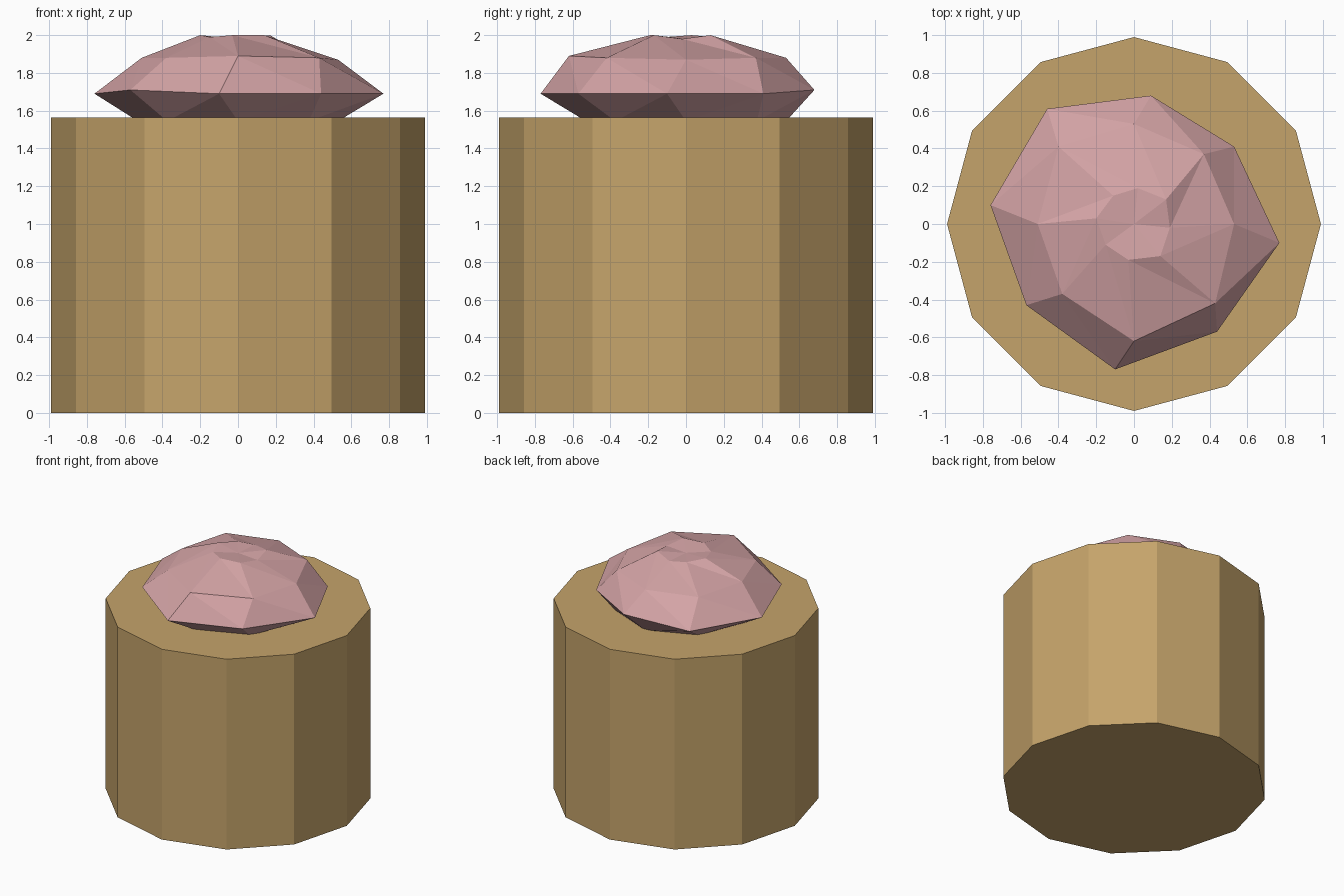
import bpy
import bmesh
import math

default = bpy.data.objects.get("Cube")
if default:
    bpy.data.objects.remove(default, do_unlink=True)


def make_material(name, colour):
    mat = bpy.data.materials.new(name)
    mat.use_nodes = True
    mat.diffuse_color = colour
    for node in mat.node_tree.nodes:
        if node.type == 'BSDF_PRINCIPLED':
            node.inputs["Base Color"].default_value = colour
    return mat


def finish(bm, name, mat):
    bmesh.ops.recalc_face_normals(bm, faces=bm.faces)
    mesh = bpy.data.meshes.new(name)
    bm.to_mesh(mesh)
    bm.free()
    mesh.materials.append(mat)
    obj = bpy.data.objects.new(name, mesh)
    bpy.context.collection.objects.link(obj)
    return obj


def circle_ring(radius, z, sides):
    angles = [math.tau * i / sides for i in range(sides)]
    return [(radius * math.cos(a), radius * math.sin(a), z) for a in angles]


def bridge(bm, low, high, lean_forward):
    """Join two rings with triangles, all diagonals leaning the same way."""
    count = len(low)
    for i in range(count):
        j = (i + 1) % count
        if lean_forward:
            bm.faces.new((low[i], low[j], high[j]))
            bm.faces.new((low[i], high[j], high[i]))
        else:
            bm.faces.new((low[i], low[j], high[i]))
            bm.faces.new((low[j], high[j], high[i]))


tan = make_material("tan", (0.56, 0.37, 0.145, 1))
pink = make_material("dusty pink", (0.66, 0.37, 0.38, 1))

# Twelve-sided base
BASE_TOP = 1.565
bm = bmesh.new()
bottom = [bm.verts.new(p) for p in circle_ring(0.99, 0, 12)]
top = [bm.verts.new(p) for p in circle_ring(0.99, BASE_TOP, 12)]
bm.faces.new(bottom)
bm.faces.new(top)
for i in range(len(top)):
    bm.faces.new((bottom[i], bottom[i - 1], top[i - 1], top[i]))
finish(bm, "base", tan)

# Irregular faceted dome: uneven rings, anticlockwise from +x
wide_ring = [
    (0.77, -0.1, 1.69), (0.53, 0.41, 1.69), (0.09, 0.68, 1.71), (-0.46, 0.61, 1.69),
    (-0.76, 0.1, 1.69), (-0.57, -0.43, 1.71), (-0.1, -0.77, 1.69), (0.44, -0.57, 1.69),
]
shoulder_ring = [
    (0.53, 0, 1.87), (0.37, 0.37, 1.88), (0, 0.53, 1.88), (-0.4, 0.41, 1.88),
    (-0.51, 0, 1.88), (-0.38, -0.37, 1.88), (0, -0.62, 1.89), (0.43, -0.42, 1.88),
]
crown_ring = [
    (0.19, -0.02, 1.98), (0.17, 0.13, 2), (0.02, 0.19, 1.98), (-0.11, 0.15, 1.99),
    (-0.2, 0.03, 2), (-0.15, -0.11, 1.99), (-0.03, -0.19, 2), (0.14, -0.17, 2),
]
bm = bmesh.new()
foot, wide, shoulder, crown = [
    [bm.verts.new(p) for p in ring]
    for ring in (circle_ring(0.53, BASE_TOP - 0.02, 8), wide_ring, shoulder_ring, crown_ring)
]
bridge(bm, foot, wide, True)
bridge(bm, wide, shoulder, False)
bridge(bm, shoulder, crown, False)
bm.faces.new(foot)
# Shallow dimple closing the crown
centre = bm.verts.new((0, 0, 1.98))
for i in range(len(crown)):
    bm.faces.new((crown[i - 1], crown[i], centre))
finish(bm, "faceted_dome", pink)
